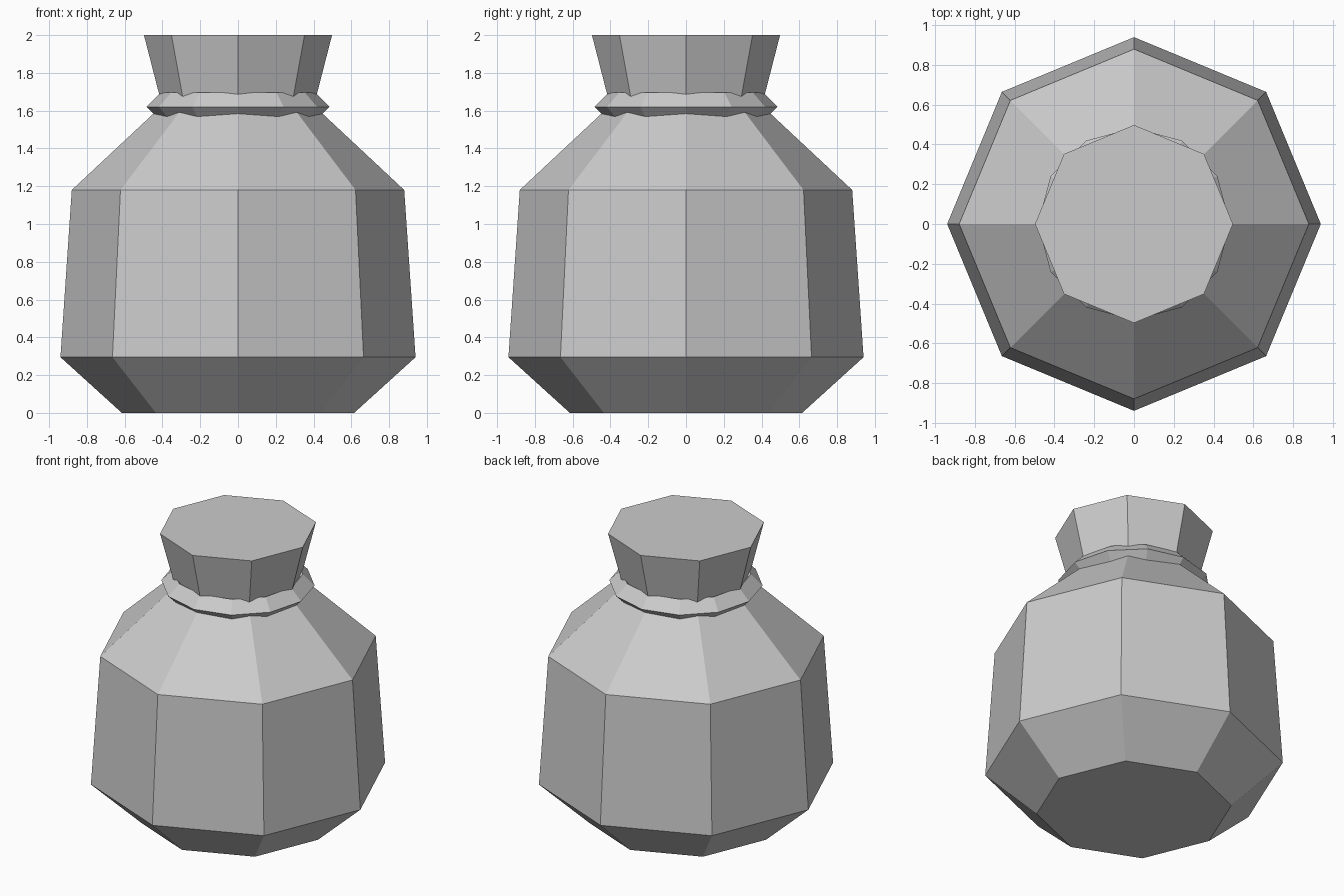
import bpy
import bmesh
from math import cos, sin, tau

default_cube = bpy.data.objects.get("Cube")
if default_cube:
    bpy.data.objects.remove(default_cube, do_unlink=True)

# One plain grey for the whole sack
grey = bpy.data.materials.new("plain_grey")
grey.use_nodes = True
colour = (0.6, 0.6, 0.6, 1)
grey.diffuse_color = colour
grey.node_tree.nodes["Principled BSDF"].inputs["Base Color"].default_value = colour


def lathe(name, profile, sides, closed=False):
    """Spin (radius, height) points; close the loop or cap both ends."""
    bm = bmesh.new()
    rings = [[bm.verts.new((r * cos(tau * i / sides), r * sin(tau * i / sides), z))
              for i in range(sides)] for r, z in profile]
    pairs = list(zip(rings, rings[1:]))
    if closed:
        pairs.append((rings[-1], rings[0]))
    else:
        bm.faces.new(rings[0])
        bm.faces.new(rings[-1])
    for low, high in pairs:
        for i in range(sides):
            j = (i + 1) % sides
            bm.faces.new((low[i], low[j], high[j], high[i]))
    bmesh.ops.recalc_face_normals(bm, faces=bm.faces)
    mesh = bpy.data.meshes.new(name)
    bm.to_mesh(mesh)
    bm.free()
    mesh.materials.append(grey)
    obj = bpy.data.objects.new(name, mesh)
    bpy.context.collection.objects.link(obj)
    return obj


# Eight-sided sack: base, belly, shoulder, pinched neck, flared flat top
lathe("sack", [(0.615, 0), (0.94, 0.295), (0.88, 1.18), (0.402, 1.627), (0.498, 2)], 8)

# Twelve-sided cord with a diamond section around the neck
lathe("neck_cord", [(0.484, 1.62), (0.409, 1.695), (0.334, 1.62), (0.409, 1.545)], 12, closed=True)
